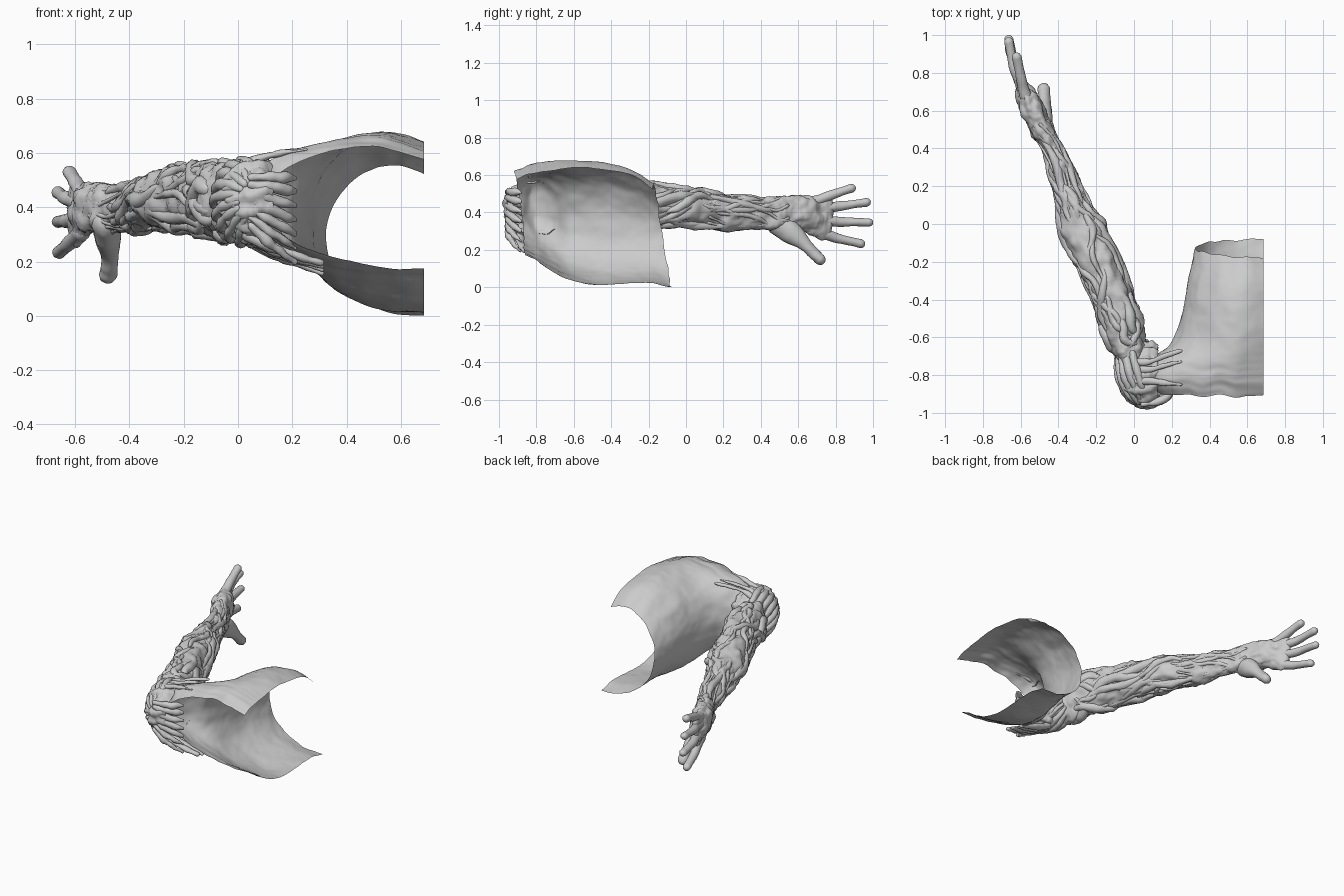
import bpy, bmesh, math, random
from mathutils import Vector, noise

if "Cube" in bpy.data.objects:
    bpy.data.objects.remove(bpy.data.objects["Cube"])

random.seed(4)
Z = Vector((0, 0, 1))


def spline(keys, t):
    """Catmull-Rom through tuples, t in 0..1."""
    n = len(keys) - 1
    i = min(int(t * n), n - 1)
    f = t * n - i
    a, b, c, d = keys[max(i - 1, 0)], keys[i], keys[i + 1], keys[min(i + 2, n)]
    return [0.5 * (2 * q + (r - p) * f + (2 * p - 5 * q + 4 * r - s) * f * f
                   + (3 * q - p - 3 * r + s) * f ** 3) for p, q, r, s in zip(a, b, c, d)]


def finish(name, bm):
    bmesh.ops.recalc_face_normals(bm, faces=bm.faces)
    me = bpy.data.meshes.new(name)
    bm.to_mesh(me)
    bm.free()
    me.polygons.foreach_set("use_smooth", [True] * len(me.polygons))
    ob = bpy.data.objects.new(name, me)
    bpy.context.collection.objects.link(ob)
    return ob


def bridge(bm, rows, closed):
    for a, b in zip(rows, rows[1:]):
        n = len(a)
        for j in range(n if closed else n - 1):
            k = (j + 1) % n
            bm.faces.new((a[j], a[k], b[k], b[j]))


def add_tube(bm, keys, steps, sides, rough=0.0):
    """Sweep an ellipse along keys of (x, y, z, side radius, up radius), round ends."""
    rows = []
    ends = [0.02, 0.2, 0.5, 0.8]
    ts = [0] * 4 + [i / steps for i in range(steps + 1)] + [1] * 4
    sc = ends + [1] * (steps + 1) + ends[::-1]
    for t, s in zip(ts, sc):
        k = spline(keys, t)
        p = Vector(k[:3])
        d = (Vector(spline(keys, min(t + .01, 1))[:3]) - Vector(spline(keys, max(t - .01, 0))[:3])).normalized()
        side = d.cross(Z).normalized() if abs(d.z) < .98 else Vector((1, 0, 0))
        up = side.cross(d)
        push = math.sqrt(max(0, 1 - s * s)) * min(k[3], k[4]) * (1 if t > .5 else -1)
        r = []
        for j in range(sides):
            a = 2 * math.pi * j / sides
            o = (side * math.cos(a) * k[3] + up * math.sin(a) * k[4]) * s
            q = p + o + d * push
            if rough:
                e = noise.fractal(Vector((q.x * 14, q.y * 9, q.z * 14)), 1, 2, 4)
                q += o.normalized() * e * rough * s
            r.append(bm.verts.new(q))
        rows.append(r)
    bridge(bm, rows, True)
    bm.faces.new(rows[0])
    bm.faces.new(rows[-1])


# Arm core with wrist and palm
ARM = [(-.01, -.74, .42, .08, .125), (-.02, -.67, .42, .095, .14), (-.05, -.58, .428, .10, .138),
       (-.11, -.4, .435, .10, .135), (-.2, -.2, .44, .107, .118), (-.285, 0, .43, .107, .105),
       (-.355, .2, .40, .07, .09), (-.435, .4, .395, .053, .08), (-.485, .5, .39, .055, .095),
       (-.535, .6, .395, .065, .10), (-.575, .69, .385, .045, .11), (-.605, .76, .38, .028, .11)]
bm = bmesh.new()
add_tube(bm, ARM, 150, 52, .022)
finish("arm_core", bm)


def on_arm(t, a, lift=0.0):
    k = spline(ARM, t)
    d = Vector((-.4, .92, 0)).normalized()
    side = d.cross(Z)
    return Vector(k[:3]) + side * math.cos(a) * (k[3] + lift) + Z * math.sin(a) * (k[4] + lift)


# Muscle strands twisting along the arm
bm = bmesh.new()
for i in range(54):
    a = i * 2.4
    t0 = random.uniform(.08, .5)
    ln = random.uniform(.12, .26)
    twist = random.uniform(-1.5, 1.5)
    w = random.uniform(.018, .036) * (1.15 - t0)
    keys = []
    for j in range(7):
        f = j / 6
        p = on_arm(min(t0 + ln * f, .7), a + twist * f + .25 * math.sin(f * 7 + i), -.004 - .025 * abs(2 * f - 1) ** 3)
        r = w * (.35 + .65 * math.sin(math.pi * f))
        keys.append((*p, r, r))
    add_tube(bm, keys, 26, 10, .01)
finish("arm_muscles", bm)

# Fine tendons on forearm and wrist
bm = bmesh.new()
for i in range(10):
    a = i * math.pi / 5
    keys = [(*on_arm(.5 + .25 * j / 5, a + .4 * math.sin(j + i), -.005), .01, .01) for j in range(6)]
    add_tube(bm, keys, 22, 8, .006)
finish("forearm_tendons", bm)

# Fingers and thumb: base, middle, tip
FINGERS = {"index": [(-.575, .68, .455), (-.60, .78, .495), (-.622, .885, .53)],
           "middle": [(-.585, .70, .415), (-.635, .83, .435), (-.663, .965, .455)],
           "ring": [(-.585, .70, .36), (-.635, .84, .35), (-.663, .978, .347)],
           "little": [(-.575, .67, .31), (-.625, .80, .265), (-.66, .935, .232)]}
for name, (a, b, c) in FINGERS.items():
    bm = bmesh.new()
    mid = [(p + q) / 2 for p, q in zip(a, b)]
    end = [(p + q) / 2 for p, q in zip(b, c)]
    add_tube(bm, [(*a, .034, .034), (*mid, .028, .027), (*b, .027, .026), (*end, .024, .022),
                  (*c, .024, .023)], 24, 16, .003)
    finish(name + "_finger", bm)
bm = bmesh.new()
add_tube(bm, [(-.49, .48, .345, .05, .06), (-.48, .56, .295, .05, .06), (-.472, .64, .225, .033, .036),
              (-.475, .69, .175, .032, .032), (-.48, .715, .15, .035, .032)], 28, 20, .005)
finish("thumb", bm)

# Hollow shoulder cap, open towards the torso
bm = bmesh.new()
rows = []
for i in range(41):
    th = .02 + 2.05 * i / 40
    row = []
    for j in range(72):
        ph = 2 * math.pi * j / 72
        n = Vector((-math.cos(th), math.sin(th) * math.cos(ph), math.sin(th) * math.sin(ph)))
        groove = .007 * math.sin(ph * 14 + 3 * th) * math.sin(th)
        k = 1 + groove * 6 + .08 * noise.fractal(n * 3, 1, 2, 3)
        row.append(bm.verts.new((.06 + .14 * n.x * k, -.8 + .175 * n.y * k, .42 + .16 * n.z * k)))
    rows.append(row)
bridge(bm, rows, True)
bm.faces.new(rows[0])
finish("shoulder_cap", bm)

# Fibres wrapping over the outer side of the shoulder and fanning across its front
bm = bmesh.new()
for i in range(18):
    phi = i * 2 * math.pi / 18
    if math.cos(phi) > .4:
        continue
    keys = []
    for j in range(7):
        th = .5 + j * .33
        r = .022 * (.5 + .5 * math.sin(math.pi * j / 6))
        keys.append((.055 - .02 * j / 3 + .12 * math.cos(phi + .1 * j) * math.sin(th), -.805 - .16 * math.cos(th) + .01 * j,
                     .42 + .15 * math.sin(phi + .1 * j) * math.sin(th), r, r))
    add_tube(bm, keys, 22, 12, .008)
for i in range(7):
    f = i / 6 - .6
    add_tube(bm, [(.05, -.955, .44 + .18 * f, .015, .015), (.11, -.945, .42 + .24 * f, .02, .02),
                  (.165, -.92, .40 + .28 * f, .018, .018), (.21, -.885, .385 + .31 * f, .008, .01)], 18, 12, .01)
finish("shoulder_muscles", bm)

# Fibres from the shoulder onto the torso
bm = bmesh.new()
for i in range(4):
    f = i / 3
    y = -.88 + .13 * f
    add_tube(bm, [(.0, y, .325, .022, .022), (.1, y - .01, .265 - .02 * f, .028, .024),
                  (.21, y, .225 - .03 * f, .022, .016), (.31, y + .02, .195 - .04 * f, .008, .006)], 20, 12, .008)
for y0, y1 in ((-.73, -.67), (-.77, -.73), (-.83, -.85)):
    add_tube(bm, [(.0, y0, .55, .02, .02), (.08, y0, .58, .018, .014),
                  (.16, (y0 + y1) / 2, .6, .014, .01), (.25, y1, .612, .008, .006)], 20, 12, .006)
finish("shoulder_to_torso_fibres", bm)

# Half torso shell, open at neck, waist and centre cut
# rows: y at top, y at bottom, leftmost x, top z, bottom z, top and bottom squareness
TORSO = [(-.91, -.86, .12, .615, .175, 3.2, 2.1), (-.83, -.79, .06, .645, .135, 3.5, 1.85),
         (-.74, -.71, .095, .665, .085, 2.9, 1.85), (-.64, -.61, .2, .675, .035, 2.4, 2.1),
         (-.5, -.47, .25, .68, .012, 2.2, 2.4), (-.36, -.32, .28, .66, .022, 2.2, 2.4),
         (-.25, -.19, .305, .615, .022, 2.2, 2.3), (-.175, -.08, .325, .565, .003, 2.2, 2.2)]
bm = bmesh.new()
rows = []
NU, NV = 90, 110
for i in range(NU + 1):
    yt, yb, x0, zt, zb, et, eb = spline(TORSO, i / NU)
    row = []
    for j in range(NV + 1):
        a = math.pi * (j / NV - .5)
        c, s = math.cos(a), math.sin(a)
        e = et if s > 0 else eb
        x = .685 - (.685 - x0) * abs(c) ** (2 / e)
        h = math.copysign(abs(s) ** (2 / e), s)
        z = (zt + zb) / 2 + h * (zt - zb) / 2
        if h > 0:
            z += .012 * h * math.exp(-((x - .48) / .1) ** 2)
            z -= .04 * h * max(0, (x - .5) / .18) ** 2
        y = yb + (yt - yb) * (h + 1) / 2
        n = noise.fractal(Vector((x * 6, y * 6, z * 6)), 1, 2, 3)
        ridge = noise.noise(Vector((x * 5, y * 28, z * 9))) * max(0, 1 - i / 40)
        d = .007 * n + .008 * ridge
        y += .012 * noise.noise(Vector((x * 12, z * 12, 1)))
        row.append(bm.verts.new((x - d * c, y, max(0, z + d * s))))
    rows.append(row)
bridge(bm, rows, False)
finish("torso_shell", bm)
